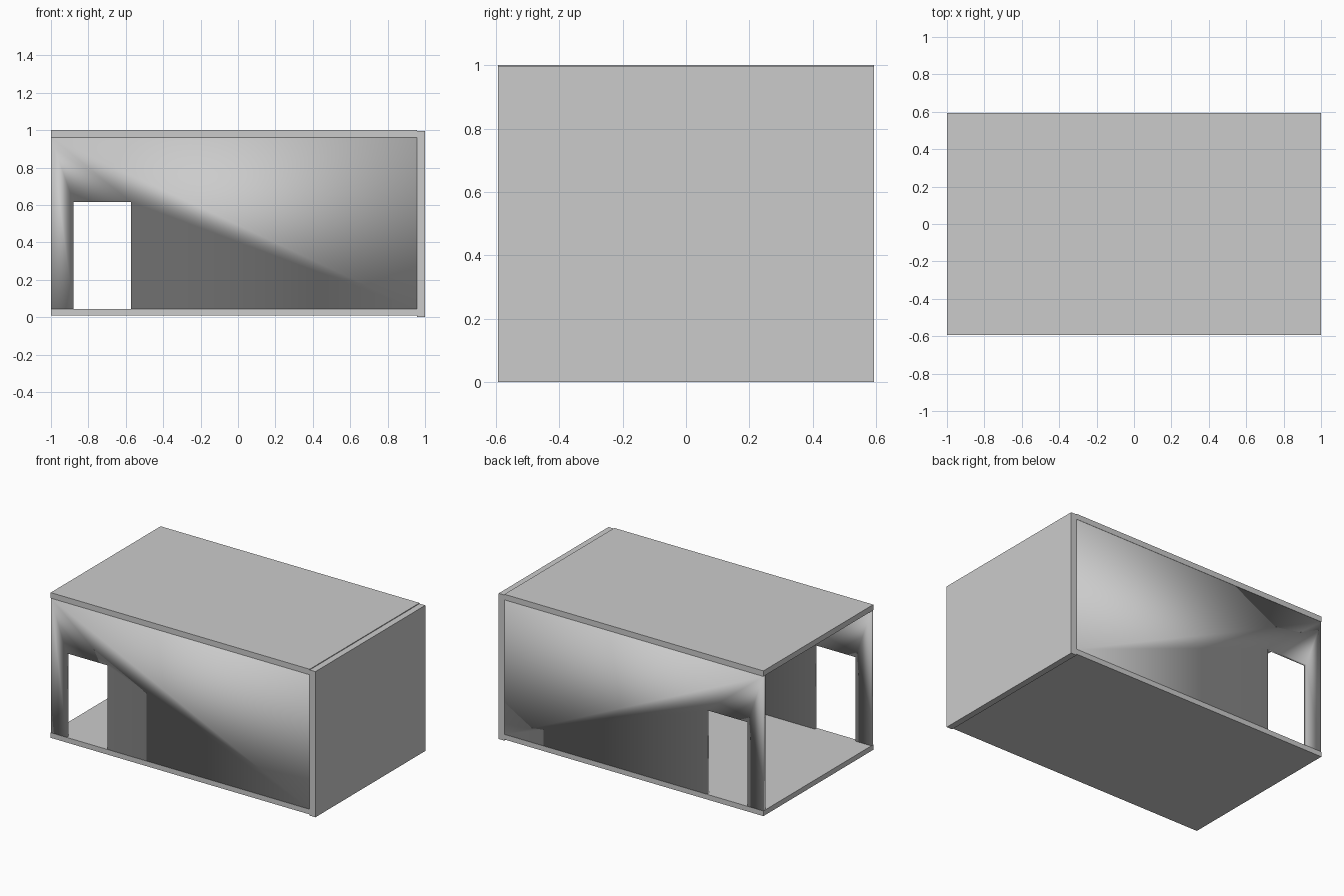
import bpy

if "Cube" in bpy.data.objects:
    bpy.data.objects.remove(bpy.data.objects["Cube"])

HALF_Y = 0.593      # half depth of the room
WALL = 0.02         # side wall thickness
INNER_X = 0.957     # inner face of the end wall


def box(name, lo, hi):
    """Axis-aligned box between two corners."""
    bpy.ops.mesh.primitive_cube_add(size=1)
    ob = bpy.context.object
    ob.name = name
    ob.location = [(a + b) / 2 for a, b in zip(lo, hi)]
    ob.scale = [b - a for a, b in zip(lo, hi)]
    bpy.ops.object.transform_apply(location=True, rotation=False, scale=True)
    return ob


def door_wall(name, y0, y1):
    """Wall outline with a doorway notch, extruded from y0 to y1."""
    outline = [(-1, 0.043), (-0.88, 0.043), (-0.88, 0.617), (-0.573, 0.617),
               (-0.573, 0.043), (INNER_X, 0.043), (INNER_X, 0.962), (-1, 0.962)]
    n = len(outline)
    verts = [(x, y, z) for y in (y0, y1) for x, z in outline]
    faces = [tuple(range(n)), tuple(range(2 * n - 1, n - 1, -1))]
    faces += [(i, i + n, (i + 1) % n + n, (i + 1) % n) for i in range(n)]
    mesh = bpy.data.meshes.new(name)
    mesh.from_pydata(verts, [], faces)
    mesh.shade_smooth()
    ob = bpy.data.objects.new(name, mesh)
    bpy.context.collection.objects.link(ob)
    return ob


# Floor and roof slabs
box("floor", (-1, -HALF_Y, 0.008), (INNER_X, HALF_Y, 0.043))
box("roof", (-1, -HALF_Y, 0.962), (INNER_X, HALF_Y, 1.0))

# Closed end wall; the opposite end stays open
box("end_wall", (INNER_X, -HALF_Y, 0), (1, HALF_Y, 0.995))

# Front and back walls with facing doorways
face = HALF_Y - 0.001
door_wall("front_wall", -face, -face + WALL)
door_wall("back_wall", face - WALL, face)
